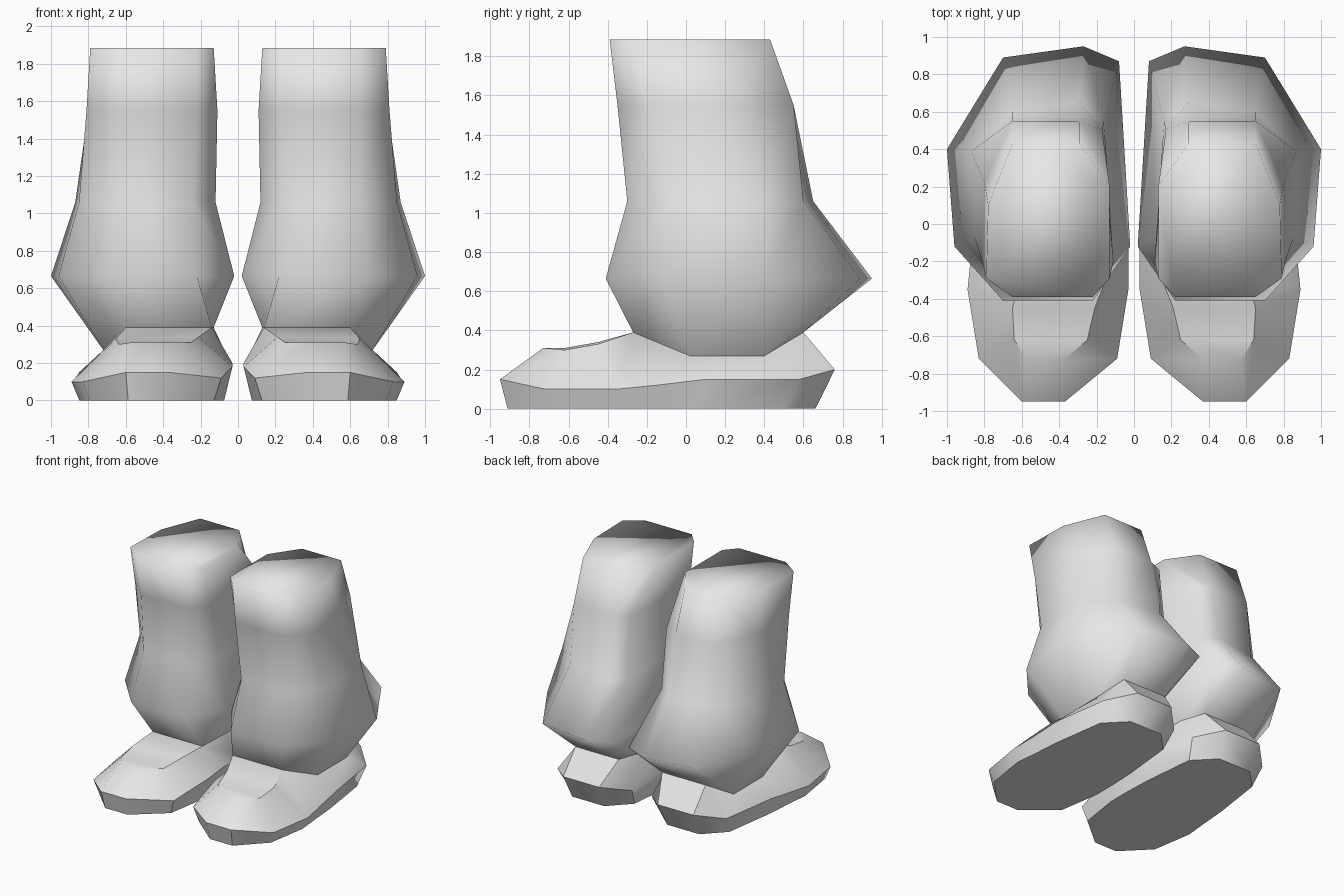
import bpy
import bmesh

if "Cube" in bpy.data.objects:
    bpy.data.objects.remove(bpy.data.objects["Cube"])

grey = bpy.data.materials.new("plain_grey")
grey.diffuse_color = (0.8, 0.8, 0.8, 1)
grey.use_nodes = True
grey.node_tree.nodes["Principled BSDF"].inputs["Base Color"].default_value = grey.diffuse_color


def loft(name, rings, cap_first=None, cap_last=None):
    """Skin equal-length rings, then mirror the part across x = 0."""
    bm = bmesh.new()
    loops = [[bm.verts.new(p) for p in ring] for ring in rings]
    n = len(loops[0])
    for a, b in zip(loops, loops[1:]):
        for i in range(n):
            j = (i + 1) % n
            bm.faces.new((a[i], a[j], b[j], b[i]))
    for loop, style in ((loops[0], cap_first), (loops[-1], cap_last)):
        if style == "flat":
            bm.faces.new(loop)
        elif style == "strips":  # rows of quads across the ring
            for i in range(n // 2 - 1):
                bm.faces.new((loop[i], loop[i + 1], loop[n - 2 - i], loop[n - 1 - i]))
    bmesh.ops.recalc_face_normals(bm, faces=bm.faces)
    me = bpy.data.meshes.new(name)
    bm.to_mesh(me)
    bm.free()
    me.materials.append(grey)
    ob = bpy.data.objects.new(name, me)
    bpy.context.collection.objects.link(ob)
    ob.modifiers.new("mirror", "MIRROR").use_mirror_merge = False
    me.shade_smooth()
    return ob


def level(z, points):
    return [(x, y, z) for x, y in points]


# Boot shaft: eight-sided rings, from front outer corner round by the outside
ankle = [(-.60, -.27, .39), (-.72, .02, .27), (-.72, .40, .27), (-.60, .60, .39),
         (-.20, .60, .39), (-.13, .40, .39), (-.13, .00, .39), (-.14, -.27, .39)]
bulge = level(.665, [(-.70, -.41), (-.96, -.12), (-1.0, .40), (-.70, .89),
                     (-.27, .95), (-.08, .87), (-.02, -.12), (-.22, -.41)])
calf = level(1.06, [(-.66, -.30), (-.85, -.08), (-.87, .39), (-.65, .60),
                    (-.29, .65), (-.16, .55), (-.12, -.08), (-.24, -.30)])
upper = level(1.55, [(-.65, -.35), (-.81, -.20), (-.80, .22), (-.65, .55),
                     (-.29, .55), (-.17, .50), (-.11, -.20), (-.22, -.35)])
top = level(1.885, [(-.65, -.39), (-.79, -.29), (-.78, .10), (-.65, .43),
                    (-.29, .43), (-.13, .20), (-.13, -.29), (-.22, -.39)])
loft("boot_shaft", [ankle, bulge, calf, upper, top], cap_last="flat")

# Foot: sole outline, rim and instep, from toe outer corner round by the outside
rim = [(-.60, -.95, .15), (-.83, -.72, .10), (-.89, -.35, .10), (-.87, -.15, .12),
       (-.85, .10, .15), (-.78, .58, .15), (-.60, .76, .20),
       (-.27, .76, .20), (-.09, .58, .15), (-.04, .10, .20), (-.03, -.15, .20),
       (-.03, -.35, .18), (-.09, -.72, .12), (-.37, -.95, .15)]
sole = [(-.47 + (x + .47) * .90, -.125 + (y + .095) * .92, 0) for x, y, z in rim]
instep = [(-.57, -.73, .31), (-.64, -.62, .30), (-.65, -.45, .33), (-.60, -.27, .39),
          (-.72, .02, .27), (-.72, .40, .27), (-.60, .60, .39),
          (-.20, .60, .39), (-.13, .40, .39), (-.13, .00, .39), (-.14, -.27, .39),
          (-.21, -.45, .34), (-.25, -.62, .31), (-.38, -.73, .31)]
foot = loft("foot", [sole, rim, instep], cap_first="flat", cap_last="strips")

# Keep the sole and rim edges crisp
bpy.ops.object.select_all(action="DESELECT")
foot.select_set(True)
bpy.context.view_layer.objects.active = foot
bpy.ops.object.shade_smooth_by_angle(angle=0.7)
